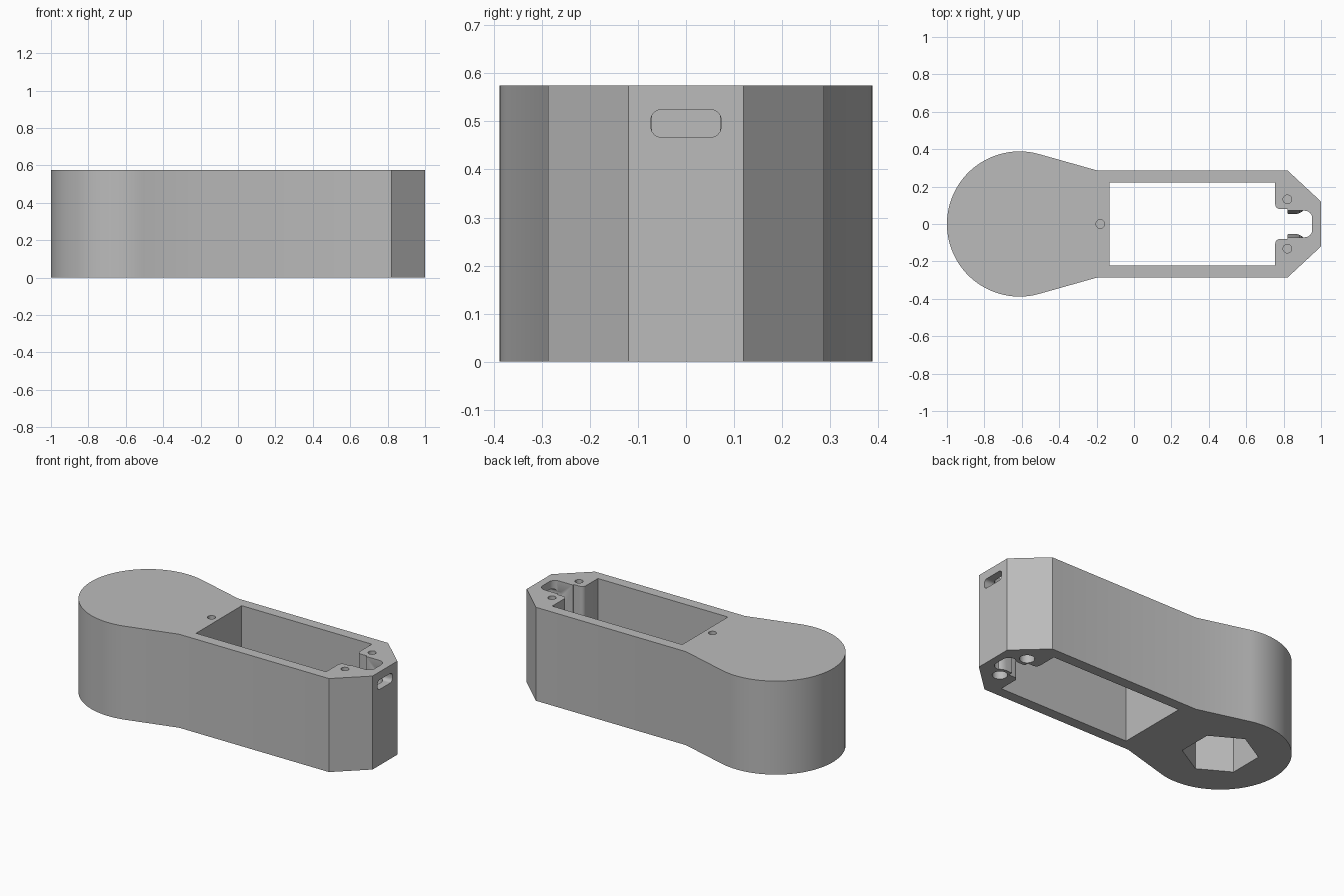
import bpy, bmesh, math
from mathutils import Vector

if "Cube" in bpy.data.objects:
    bpy.data.objects.remove(bpy.data.objects["Cube"])

HEIGHT = 0.575
grey = bpy.data.materials.new("plain grey")
grey.use_nodes = True
grey.diffuse_color = (0.5, 0.5, 0.5, 1)
grey.node_tree.nodes["Principled BSDF"].inputs["Base Color"].default_value = (0.5, 0.5, 0.5, 1)


def arc(cx, cy, r, a0, a1, n):
    """Points along an arc, angles in degrees."""
    angles = [math.radians(a0 + (a1 - a0) * i / n) for i in range(n + 1)]
    return [(cx + r * math.cos(a), cy + r * math.sin(a)) for a in angles]


def prism(name, points, z0, z1):
    """Extrude a counter-clockwise outline from z0 to z1."""
    bm = bmesh.new()
    face = bm.faces.new([bm.verts.new((x, y, z0)) for x, y in points])
    new = bmesh.ops.extrude_face_region(bm, geom=[face])["geom"]
    bmesh.ops.translate(bm, vec=(0, 0, z1 - z0),
                        verts=[v for v in new if isinstance(v, bmesh.types.BMVert)])
    bmesh.ops.recalc_face_normals(bm, faces=bm.faces)
    mesh = bpy.data.meshes.new(name)
    bm.to_mesh(mesh)
    bm.free()
    mesh.materials.append(grey)
    obj = bpy.data.objects.new(name, mesh)
    bpy.context.collection.objects.link(obj)
    return obj


def combine(target, tool, operation):
    """Apply a boolean and discard the tool."""
    mod = target.modifiers.new("shape", "BOOLEAN")
    mod.object, mod.operation, mod.solver = tool, operation, "EXACT"
    bpy.context.view_layer.objects.active = target
    bpy.ops.object.modifier_apply(modifier=mod.name)
    bpy.data.objects.remove(tool)


def rounded_box(x0, x1, half, r):
    """Rectangle symmetric about y = 0, rounded at its right end."""
    return ([(x0, half), (x0, -half)] + arc(x1 - r, r - half, r, -90, 0, 8)
            + arc(x1 - r, half - r, r, 0, 90, 8))


# Body: round head, tangent flanks, straight arm and chamfered tip
tangent = 74.3
outline = (arc(-0.612, 0, 0.388, tangent, 360 - tangent, 80)
           + [(-0.2, -0.287), (0.82, -0.287), (1, -0.12),
              (1, 0.12), (0.82, 0.287), (-0.2, 0.287)])
body = prism("body", outline, 0, HEIGHT)

# Main pocket, right through
pocket = [(-0.13, -0.222), (0.755, -0.222), (0.755, 0.222), (-0.13, 0.222)]
combine(body, prism("pocket", pocket, -0.1, HEIGHT + 0.1), "DIFFERENCE")

# Neck with rounded entry corners, then the rounded end slot
neck = ([(0.74, 0.105), (0.74, -0.105)] + arc(0.78, -0.105, 0.025, 180, 90, 6)
        + [(0.82, -0.08), (0.82, 0.08)] + arc(0.78, 0.105, 0.025, 270, 180, 6))
combine(body, prism("neck", neck, -0.1, HEIGHT + 0.1), "DIFFERENCE")
slot = rounded_box(0.8, 0.953, 0.071, 0.04)
combine(body, prism("slot", slot, -0.1, HEIGHT + 0.1), "DIFFERENCE")

for side in (-1, 1):
    # Tapered half boss bulging into the slot
    boss = prism("boss", [(0.82, side * 0.115 - 0.06)]
                 + arc(0.86, side * 0.115, 0.062, -90, 90, 16)
                 + [(0.82, side * 0.115 + 0.06)], 0, 0.45)
    for v in boss.data.vertices:
        if v.co.z > 0.1:
            v.co.y = side * 0.115 + (v.co.y - side * 0.115) * 0.7
    combine(body, boss, "UNION")
    # Screw holes below and small pilot holes above
    combine(body, prism("screw_hole", arc(0.855, side * 0.115, 0.042, 0, 345, 23),
                        -0.1, 0.25), "DIFFERENCE")
    combine(body, prism("pilot_hole", arc(0.82, side * 0.132, 0.023, 0, 345, 23),
                        HEIGHT - 0.1, HEIGHT + 0.1), "DIFFERENCE")

combine(body, prism("centre_hole", arc(-0.18, 0, 0.023, 0, 345, 23),
                    HEIGHT - 0.1, HEIGHT + 0.1), "DIFFERENCE")

# Hexagonal socket in the underside of the head
combine(body, prism("hex_socket", arc(-0.612, 0, 0.21, 30, 330, 5), -0.1, 0.4), "DIFFERENCE")

# Rounded port through the tip
r, hy, hz = 0.022, 0.073, 0.029
port_outline = [p for cx, cy, a in ((hz - r, hy - r, 0), (r - hz, hy - r, 90),
                                    (r - hz, r - hy, 180), (hz - r, r - hy, 270))
                for p in arc(cx, cy, r, a, a + 90, 6)]
port = prism("port", port_outline, 0, 0.2)
for v in port.data.vertices:
    v.co = Vector((0.9 + v.co.z, v.co.y, 0.496 - v.co.x))
combine(body, port, "DIFFERENCE")

# Smooth the round walls, keep the edges crisp
bpy.ops.object.select_all(action="DESELECT")
body.select_set(True)
bpy.context.view_layer.objects.active = body
bpy.ops.object.shade_smooth_by_angle(angle=math.radians(25))
